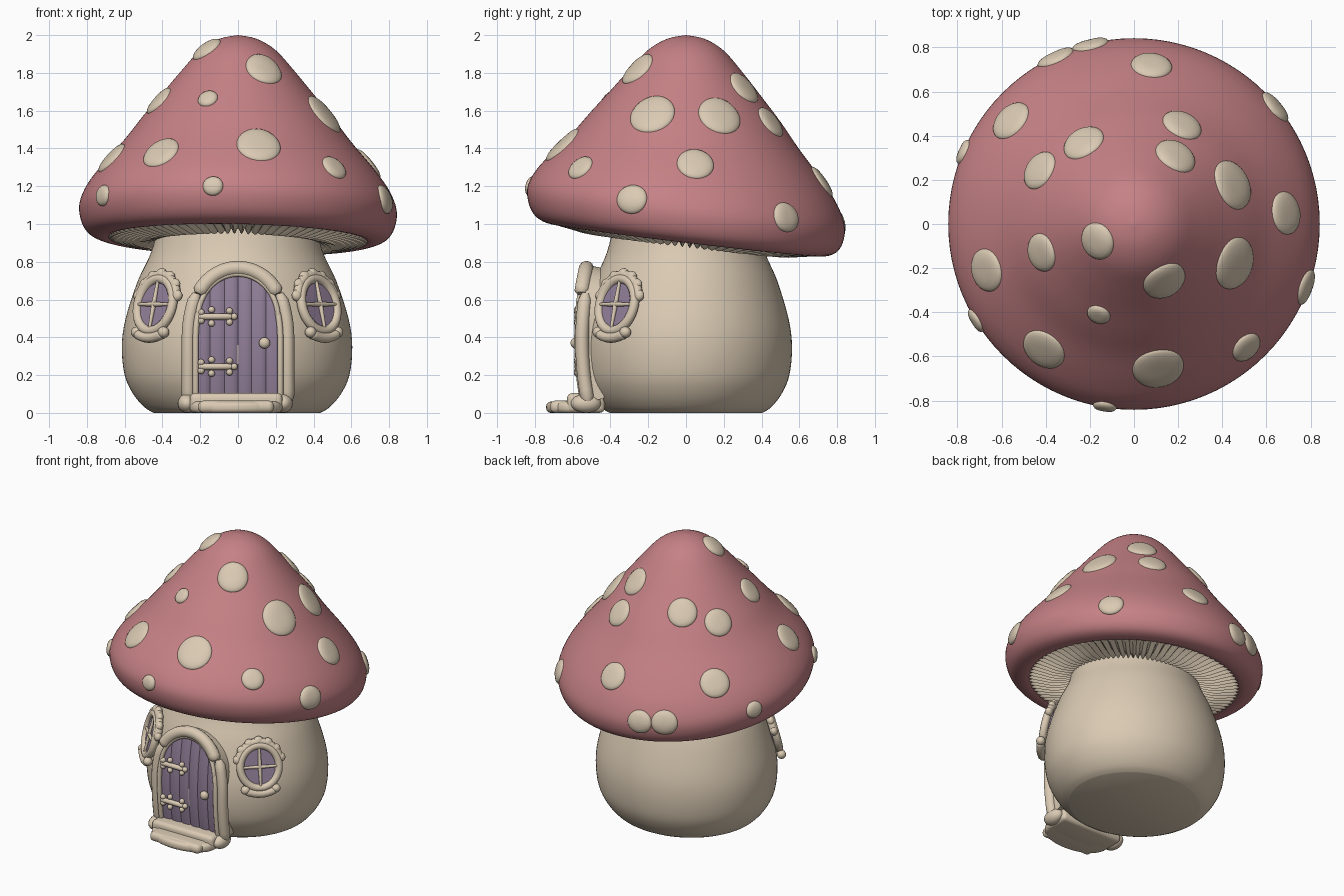
import bpy, bmesh
from math import sin, cos, pi, sqrt, radians
from mathutils import Vector, Matrix
from mathutils.bvhtree import BVHTree

if "Cube" in bpy.data.objects:
    bpy.data.objects.remove(bpy.data.objects["Cube"])


def material(name, rgb):
    m = bpy.data.materials.new(name)
    m.use_nodes = True
    m.diffuse_color = (*rgb, 1)
    m.node_tree.nodes["Principled BSDF"].inputs["Base Color"].default_value = (*rgb, 1)
    return m


CREAM = material("cream", (0.70, 0.59, 0.45))
PINK = material("dusty_pink", (0.56, 0.22, 0.235))
PURPLE = material("muted_purple", (0.29, 0.215, 0.32))


def finish(name, data, mat, mods=()):
    """Link data as an object, apply its modifiers and shade it smooth."""
    ob = bpy.data.objects.new(name, data)
    bpy.context.collection.objects.link(ob)
    data.materials.append(mat)
    for kind, settings in mods:
        mod = ob.modifiers.new(kind, kind)
        for key, value in settings.items():
            setattr(mod, key, value)
    bpy.ops.object.select_all(action='DESELECT')
    ob.select_set(True)
    bpy.context.view_layer.objects.active = ob
    bpy.ops.object.convert(target='MESH')
    bpy.ops.object.shade_smooth_by_angle(angle=radians(50))
    return bpy.context.view_layer.objects.active


def from_bmesh(name, bm, mat, mods=()):
    me = bpy.data.meshes.new(name)
    bm.to_mesh(me)
    bm.free()
    return finish(name, me, mat, mods)


def spline(pts, n=4):
    """Catmull-Rom curve through profile points."""
    p = [Vector(q) for q in [pts[0], *pts, pts[-1]]]
    out = []
    for a, b, c, d in zip(p, p[1:], p[2:], p[3:]):
        for k in range(n):
            t = k / n
            out.append(0.5 * (2 * b + (c - a) * t + (2 * a - 5 * b + 4 * c - d) * t * t
                              + (3 * b - a - 3 * c + d) * t ** 3))
    return out + [p[-1]]


def revolve(profile, segs, place, closed=False):
    bm = bmesh.new()
    rings = [[bm.verts.new(place(max(r, 0), z, 2 * pi * i / segs)) for i in range(segs)]
             for r, z in profile]
    pairs = list(zip(rings, rings[1:])) + ([(rings[-1], rings[0])] if closed else [])
    for a, b in pairs:
        for i in range(segs):
            j = (i + 1) % segs
            bm.faces.new((a[i], a[j], b[j], b[i]))
    bmesh.ops.remove_doubles(bm, verts=bm.verts, dist=1e-5)
    bmesh.ops.recalc_face_normals(bm, faces=bm.faces)
    return bm


def tube(name, pts, radius, mat, cyclic=False):
    cu = bpy.data.curves.new(name, 'CURVE')
    cu.dimensions = '3D'
    cu.bevel_depth = radius
    cu.bevel_resolution = 4
    cu.use_fill_caps = True
    sp = cu.splines.new('POLY')
    sp.points.add(len(pts) - 1)
    for q, co in zip(sp.points, pts):
        q.co = (*co, 1)
    sp.use_cyclic_u = cyclic
    if not cyclic:
        sp.points[0].radius = sp.points[-1].radius = 0.6
    return finish(name, cu, mat)


def blobs(name, items, mat, frame=Matrix()):
    """Rounded lumps: (centre, radii) in the given frame."""
    bm = bmesh.new()
    for c, s in items:
        bmesh.ops.create_uvsphere(bm, u_segments=20, v_segments=12, radius=1,
                                  matrix=frame @ Matrix.Translation(c) @ Matrix.Diagonal((*s, 1)))
    return from_bmesh(name, bm, mat)


# Stem body
stem = spline([(0.44, 0), (0.49, 0.03), (0.55, 0.1), (0.595, 0.2), (0.61, 0.35),
               (0.59, 0.5), (0.525, 0.7), (0.455, 0.85), (0.41, 1.02)])
stem = [(0, 0)] + [tuple(q) for q in stem] + [(0, 1.02)]
from_bmesh("stem", revolve(stem, 96, lambda r, z, a: (r * cos(a) - 0.005, 0.92 * r * sin(a), z)), CREAM)


# Cap, leaning down towards the back
def cap_place(r, z, a):
    x, y = r * cos(a), r * sin(a)
    w = min(1, max(0, (2 - z) / 0.9))
    return x, y, z - w * (0.12 * y + 0.02 * x)


cap = spline([(0, 2), (0.1, 1.98), (0.2, 1.92), (0.3, 1.81), (0.4, 1.69), (0.5, 1.57),
              (0.6, 1.44), (0.72, 1.3), (0.8, 1.19), (0.84, 1.09), (0.83, 1.0), (0.79, 0.94),
              (0.72, 0.915), (0.66, 0.93), (0.6, 0.965), (0.3, 0.99), (0, 0.99)])
cap_bm = revolve(cap, 96, cap_place)
tree = BVHTree.FromBMesh(cap_bm)
from_bmesh("cap", cap_bm, PINK)

# Gills: rippled ring under the cap
gill = spline([(0.70, 0.93), (0.62, 0.917), (0.52, 0.902), (0.42, 0.92), (0.36, 0.96)], 3)


def gill_place(r, z, a):
    ripple = 0.016 * cos(84 * a) if 0.37 < r < 0.69 and z < 0.955 else 0
    return cap_place(r, z + ripple, a)


gill = [tuple(q) for q in gill] + [(0.36, 1.0), (0.7, 1.0)]
from_bmesh("gills", revolve(gill, 504, gill_place, closed=True), CREAM)

# Cap spots: x, y, radius, moulded onto the cap
spots = [(0.08, 0.72, .095), (-0.35, 0.74, .09), (-0.56, 0.47, .1), (-0.23, 0.37, .1),
         (-0.43, 0.245, .095), (0.22, 0.45, .095), (0.19, 0.31, .1), (0.45, 0.18, .12),
         (0.64, 0.53, .085), (0.69, 0.05, .1), (0.46, -0.18, .125), (0.14, -0.26, .105),
         (-0.17, -0.08, .09), (-0.42, -0.13, .09), (-0.67, -0.21, .1), (-0.16, -0.41, .055),
         (-0.41, -0.57, .105), (0.11, -0.655, .12), (0.51, -0.56, .075), (0.79, -0.29, .085),
         (-0.72, -0.44, .06), (-0.13, -0.81, .055), (-0.78, 0.33, .06), (-0.2, 0.82, .085)]
bm = bmesh.new()
for x, y, rad in spots:
    hit = tree.ray_cast(Vector((x, y, 3)), Vector((0, 0, -1)))
    if x * x + y * y > 0.8 ** 2:
        hit = tree.find_nearest(Vector((x, y, 1.1 - 0.12 * y)))
    c, n = hit[0], hit[1]
    u = n.orthogonal().normalized()
    v = n.cross(u)
    rings = []
    for t in (1, 0.97, 0.9, 0.75, 0.5, 0.25, 0):
        ring = []
        for i in range(32):
            a = 2 * pi * i / 32
            q = tree.find_nearest(c + rad * t * (cos(a) * u + sin(a) * v))
            ring.append(bm.verts.new(q[0] + q[1] * (0.024 * (1 - t ** 4) ** 0.5 - 0.004)))
        rings.append(ring)
    for a, b in zip(rings, rings[1:]):
        for i in range(32):
            j = (i + 1) % 32
            bm.faces.new((a[i], a[j], b[j], b[i]))
bmesh.ops.remove_doubles(bm, verts=bm.verts, dist=1e-5)
from_bmesh("cap_spots", bm, CREAM)


# Door: arched panels that follow the bulge of the stem
def door_y(z):
    return -0.572 + 0.3 * (z - 0.38) ** 2


def arch_panel(name, half, spring, rise, offset, thick, planks, mat):
    bm = bmesh.new()
    cols, rows = 48, 16
    grid = []
    for i in range(cols + 1):
        x = -half * cos(pi * i / cols)
        top = spring + rise * sqrt(max(0, 1 - (x / half) ** 2))
        phase = (x / half + 1) / 2 * planks
        groove = 0.012 * abs(2 * (phase % 1) - 1) ** 4 if planks else 0
        zs = [0.06 + (top - 0.06) * j / rows for j in range(rows + 1)]
        grid.append([bm.verts.new((x, door_y(z) + offset + groove, z)) for z in zs])
    for a, b in zip(grid, grid[1:]):
        for j in range(rows):
            bm.faces.new((a[j], b[j], b[j + 1], a[j + 1]))
    return from_bmesh(name, bm, mat, [('SOLIDIFY', {'thickness': thick})])


arch_panel("door_surround", 0.265, 0.5, 0.28, 0.02, 0.09, 0, CREAM)
arch_panel("door", 0.225, 0.5, 0.24, 0, 0.015, 6, PURPLE)


def arch_point(a, half, spring, rise, dy=0.0):
    z = spring + rise * sin(a)
    return half * cos(a), door_y(z) + dy, z


tube("door_arch", [arch_point(radians(28 + 4 * k), 0.237, 0.51, 0.255) for k in range(32)], 0.04, CREAM)
tube("door_inner_trim", [arch_point(pi * k / 32, 0.212, 0.5, 0.235, -0.008) for k in range(33)], 0.014, CREAM)
for side, s in (("left", 1), ("right", -1)):
    zs = [0.05 + 0.58 * k / 16 for k in range(17)]
    xs = [0.262 if z < 0.4 else 0.262 - 0.8 * (z - 0.4) ** 2 for z in zs]
    tube(f"door_jamb_{side}", [(s * x, door_y(z) + 0.022, z) for x, z in zip(xs, zs)], 0.036, CREAM)
    tube(f"door_jamb_trim_{side}", [(s * (x - 0.038), door_y(z) - 0.004, z)
                                    for x, z in zip(xs, zs) if z < 0.56], 0.016, CREAM)

# Hinges and knob
for part, z in (("upper", 0.51), ("lower", 0.245)):
    y = door_y(z) - 0.008
    tube(f"{part}_hinge_strap", [(-0.21, y, z), (-0.2, y, z), (-0.05, y, z), (-0.03, y, z)], 0.017, CREAM)
    blobs(f"{part}_hinge_leaves", [((x, y, z + dz), (0.018, 0.018, 0.018)) for x, dz in
                                   ((-0.195, .022), (-0.195, -.022), (-0.14, .036), (-0.14, -.036),
                                    (-0.045, .03), (-0.045, -.03), (-0.02, 0))], CREAM)
blobs("door_knob", [((0.14, -0.585, 0.37), (0.03, 0.026, 0.03))], CREAM)

# Doorstep
for name, size, centre in (("upper_step", (0.49, 0.2, 0.105), (-0.01, -0.53, 0.0525)),
                           ("lower_step", (0.4, 0.2, 0.065), (-0.01, -0.62, 0.0325))):
    bm = bmesh.new()
    bmesh.ops.create_cube(bm, size=1, matrix=Matrix.Translation(centre) @ Matrix.Diagonal((*size, 1)))
    from_bmesh(name, bm, CREAM, [('BEVEL', {'width': 0.028, 'segments': 4})])
bm = bmesh.new()
bmesh.ops.create_cone(bm, cap_ends=True, segments=64, radius1=1, radius2=1, depth=0.06,
                      matrix=Matrix.Translation((-0.01, -0.6, 0.03)) @ Matrix.Diagonal((0.24, 0.14, 1, 1)))
from_bmesh("step_lip", bm, CREAM, [('BEVEL', {'width': 0.024, 'segments': 4, 'limit_method': 'ANGLE'})])
blobs("step_stones", [((s * 0.255 - 0.015, -0.53, 0.05), (0.05, 0.08, 0.05)) for s in (1, -1)], CREAM)

# Round windows with crown and sill
for side, s in (("left", 1), ("right", -1)):
    n = Vector((s * 0.68, -0.68, 0.24)).normalized()
    u = Vector((0, 0, 1)).cross(n).normalized()
    v = n.cross(u)
    frame = Matrix.Translation((s * 0.428 - 0.005, -0.36, 0.57)) @ Matrix((u, v, n)).transposed().to_4x4()

    def oval(a, w, h, d):
        return frame @ Vector((w * cos(a), h * sin(a), d))

    bm = bmesh.new()
    bmesh.ops.create_cone(bm, cap_ends=True, segments=48, radius1=1, radius2=1, depth=0.05,
                          matrix=frame @ Matrix.Translation((0, 0, -0.012)) @ Matrix.Diagonal((0.125, 0.135, 1, 1)))
    from_bmesh(f"{side}_window_glass", bm, PURPLE)
    tube(f"{side}_window_ring", [oval(2 * pi * k / 48, 0.128, 0.142, 0.008) for k in range(48)],
         0.026, CREAM, cyclic=True)
    for part, w, h in (("crossbar", 0.12, 0), ("mullion", 0, 0.13)):
        tube(f"{side}_window_{part}", [frame @ Vector((w * t, h * t, 0.02)) for t in (-1, 0, 1)], 0.013, CREAM)
    tube(f"{side}_window_crown", [oval(radians(15 + 5 * k), 0.145, 0.165, 0) for k in range(31)], 0.026, CREAM)
    blobs(f"{side}_window_scallops",
          [((0.148 * cos(a), 0.17 * sin(a), 0), (0.034, 0.032, 0.026))
           for a in [radians(18 + 24 * k) for k in range(7)]], CREAM, frame)
    tube(f"{side}_window_sill", [frame @ Vector((0.1 * t, -0.155 - 0.025 * (1 - t * t), 0.01))
                                 for t in [k / 8 - 1 for k in range(17)]], 0.027, CREAM)
    blobs(f"{side}_window_sill_ends", [((t * 0.1, -0.15, 0.01), (0.032, 0.03, 0.03)) for t in (1, -1)],
          CREAM, frame)
